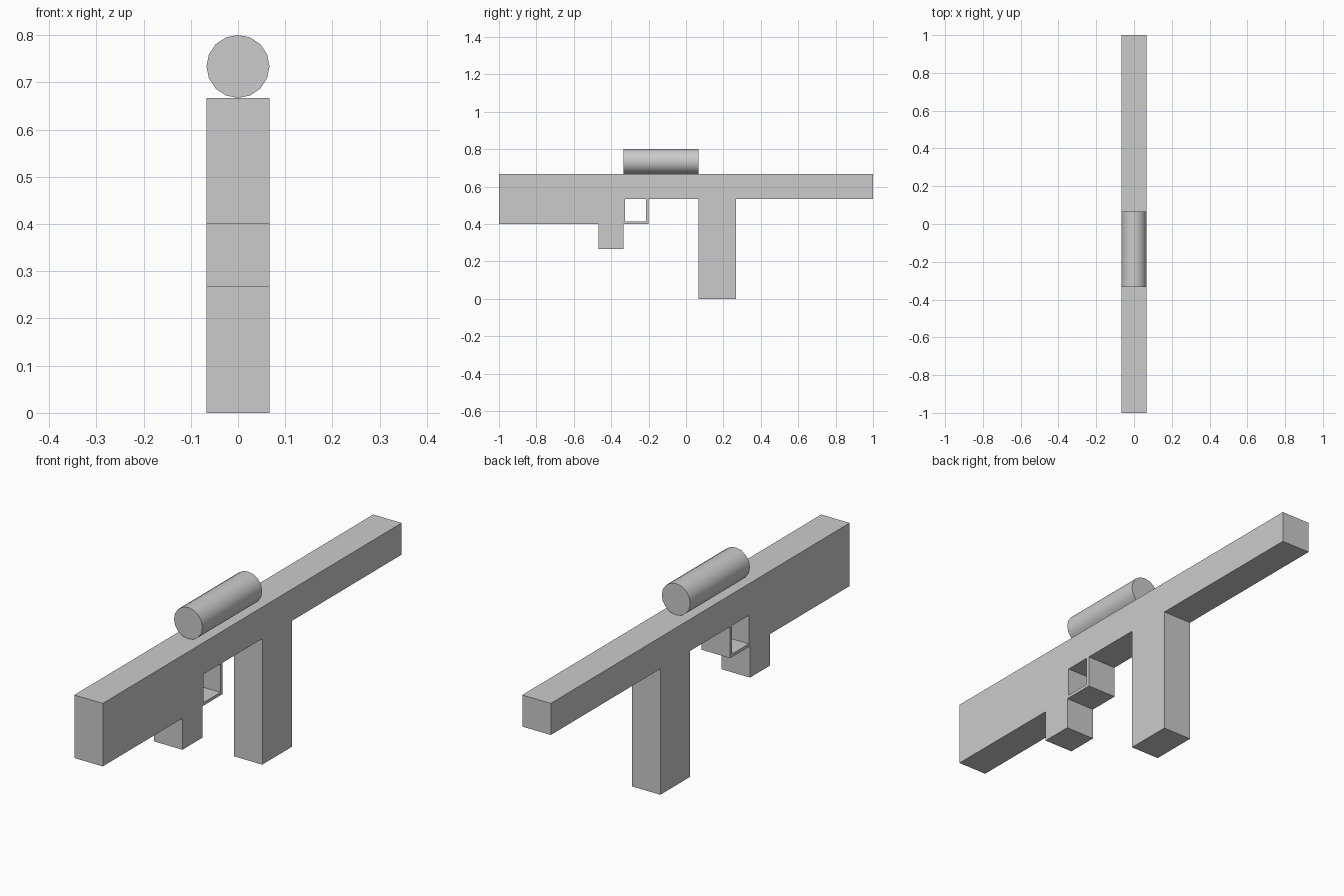
import bpy, bmesh, math
from mathutils import Vector

cube = bpy.data.objects.get("Cube")
if cube:
    bpy.data.objects.remove(cube, do_unlink=True)

HALF = 0.0667  # half width of every part

grey = bpy.data.materials.new("plain_grey")
grey.use_nodes = True
grey.diffuse_color = (0.6, 0.6, 0.6, 1)
grey.node_tree.nodes["Principled BSDF"].inputs["Base Color"].default_value = (0.6, 0.6, 0.6, 1)


def extrude_profile(name, loops):
    """Fill (y, z) loops, the later ones being holes, and extrude across x."""
    bm = bmesh.new()
    for loop in loops:
        verts = [bm.verts.new((-HALF, y, z)) for y, z in loop]
        for a, b in zip(verts, verts[1:] + verts[:1]):
            bm.edges.new((a, b))
    bmesh.ops.triangle_fill(bm, edges=bm.edges[:], use_beauty=True)
    result = bmesh.ops.extrude_face_region(bm, geom=bm.faces[:])
    moved = [v for v in result["geom"] if isinstance(v, bmesh.types.BMVert)]
    bmesh.ops.translate(bm, verts=moved, vec=Vector((2 * HALF, 0, 0)))
    bmesh.ops.recalc_face_normals(bm, faces=bm.faces[:])
    mesh = bpy.data.meshes.new(name)
    bm.to_mesh(mesh)
    bm.free()
    mesh.materials.append(grey)
    obj = bpy.data.objects.new(name, mesh)
    bpy.context.collection.objects.link(obj)
    return obj


# Body: stock, grip, trigger guard, magazine and barrel in one outline
outline = [
    (-1, 0.667), (-1, 0.4),
    (-0.467, 0.4), (-0.467, 0.267), (-0.333, 0.267), (-0.333, 0.4),
    (-0.2, 0.4), (-0.2, 0.533),
    (0.067, 0.533), (0.067, 0), (0.267, 0), (0.267, 0.533),
    (1, 0.533), (1, 0.667),
]
guard_opening = [(-0.325, 0.413), (-0.213, 0.413), (-0.213, 0.533), (-0.325, 0.533)]
extrude_profile("body", [outline, guard_opening])

# Scope: round tube resting on the body
bpy.ops.mesh.primitive_cylinder_add(
    vertices=16, radius=HALF, depth=0.4,
    location=(0, -0.133, 0.667 + HALF), rotation=(math.pi / 2, 0, 0))
scope = bpy.context.object
scope.name = "scope"
scope.data.materials.append(grey)
bpy.ops.object.shade_smooth_by_angle(angle=math.radians(40))
